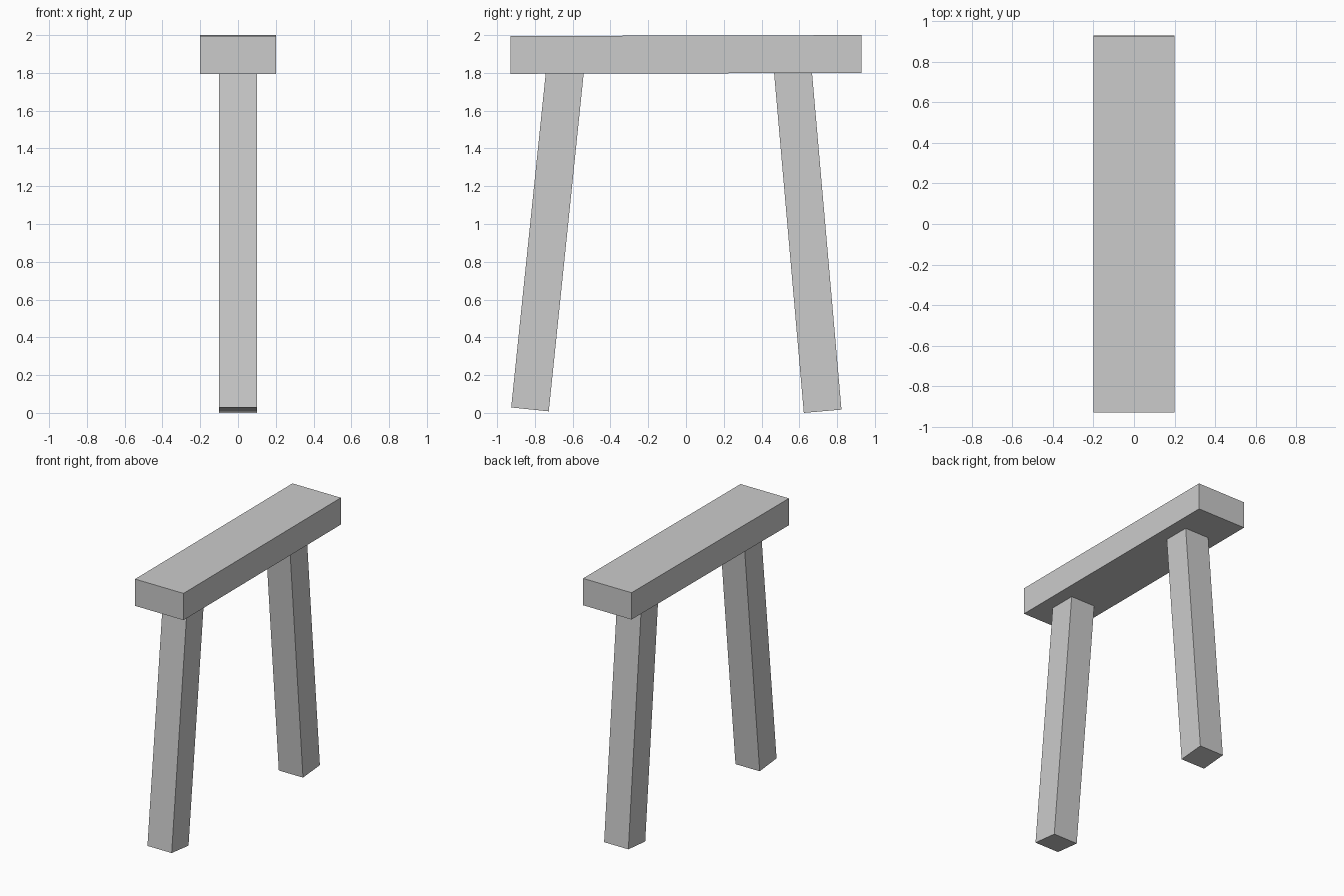
import bpy
from math import radians
from mathutils import Matrix

if "Cube" in bpy.data.objects:
    bpy.data.objects.remove(bpy.data.objects["Cube"])


def box(name, size, location, tilt, base=0.0):
    """Box tilted about x; base shifts it along its own z before tilting."""
    bpy.ops.mesh.primitive_cube_add(size=1)
    ob = bpy.context.object
    ob.name = name
    ob.data.transform(Matrix.Translation((0, 0, base)) @ Matrix.Diagonal((*size, 1)))
    ob.location = location
    ob.rotation_euler.x = radians(tilt)
    return ob


# Top beam, very slightly tilted
box("top_beam", (0.4, 1.857, 0.2), (0, 0, 1.8975), 0.15)

# Splayed legs, placed by the centre of the foot and running up into the beam
LEG = 1.88
for name, y, z, tilt in (("front_leg", -0.826, 0.0185, -5.9),
                         ("back_leg", 0.7235, 0.0087, 5.0)):
    box(name, (0.2, 0.2, LEG), (0, y, z), tilt, base=LEG / 2)
